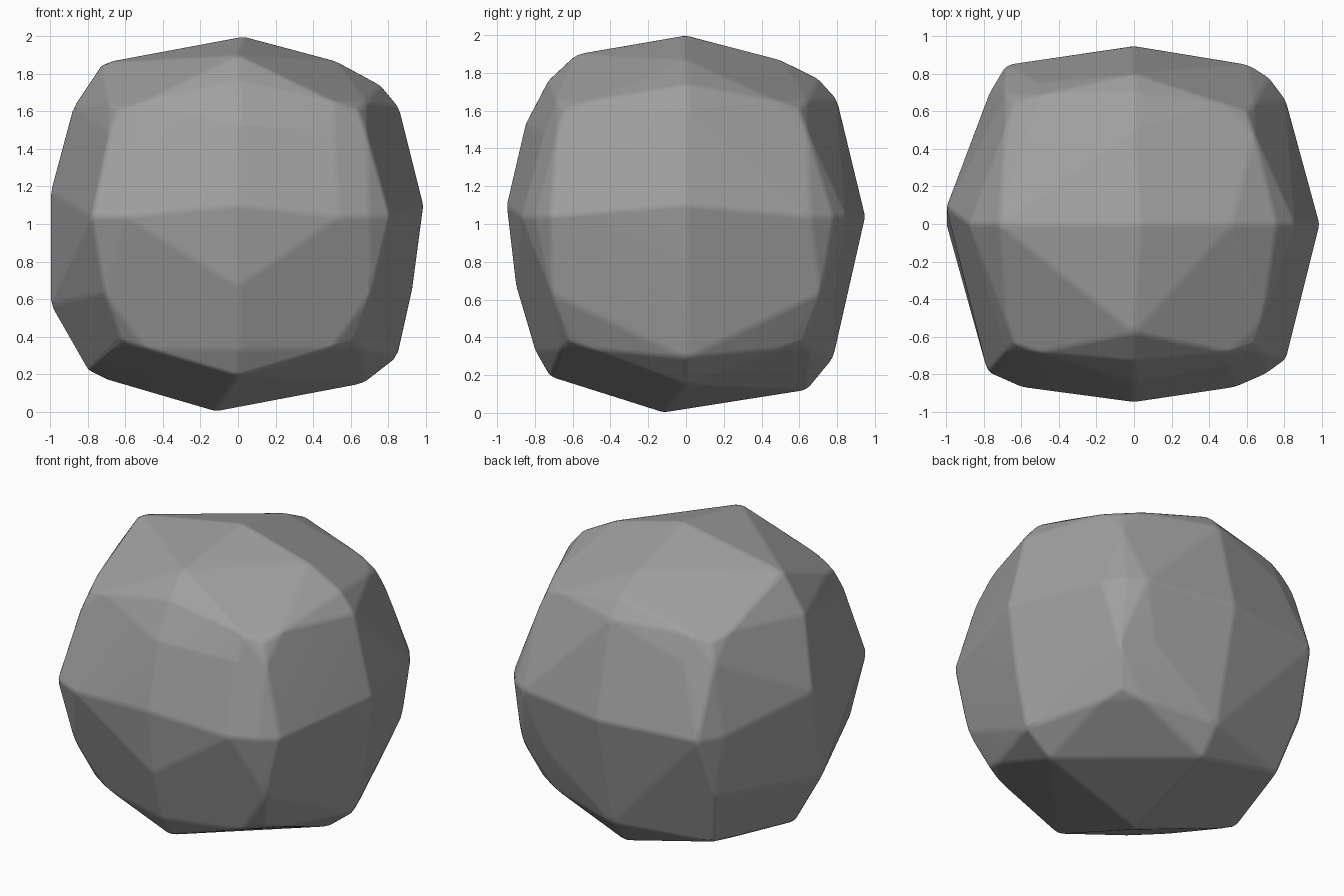
import bpy
import bmesh
import math
from itertools import product
from mathutils import Vector

default_cube = bpy.data.objects.get("Cube")
if default_cube:
    bpy.data.objects.remove(default_cube, do_unlink=True)

MIDDLE = 1.04  # height of the boulder's widest band


def make_material(name, colour):
    material = bpy.data.materials.new(name)
    material.use_nodes = True
    material.diffuse_color = colour
    material.node_tree.nodes["Principled BSDF"].inputs["Base Color"].default_value = colour
    return material


# Blunt peak in the middle of each of the six sides
peaks = [(.03, 0, 2), (-.12, -.12, 0), (0, -.95, 1.1),
         (0, .95, 1.04), (-1, .09, 1.17), (.99, 0, 1.1)]

# Chipped edges running front to back, as (x, z)
depth_edges = [(.52, 1.87), (.76, 1.74), (.86, 1.62),
               (-.72, 1.86), (-.88, 1.62),
               (-.7, .17), (-.8, .22), (-1, .57),
               (.67, .15), (.85, .29), (.93, .65)]

# Chipped edges running left to right, as (y, z)
width_edges = [(-.58, 1.9), (-.73, 1.76), (-.85, 1.53),
               (.5, 1.87), (.7, 1.77), (.8, 1.66),
               (-.72, .19), (-.8, .33), (-.9, .67),
               (.64, .12), (.78, .29), (.87, .65)]

# Upright chipped edges, as (x, y)
upright_edges = [(.54, -.87), (.7, -.8), (.81, -.72),
                 (.61, .85), (.72, .78), (.81, .66),
                 (-.68, .85), (-.77, .7),
                 (-.6, -.87), (-.78, -.79)]

points = [Vector(p) for p in peaks]
points += [Vector((x, 0, z)) for x, z in depth_edges]
points += [Vector((0, y, z)) for y, z in width_edges]
points += [Vector((x, y, MIDDLE)) for x, y in upright_edges]

# Eight rounded corners: one tip, three facet points and three edge points each
for sx, sy, sz in product((-1, 1), repeat=3):
    upper = sz > 0
    reach = .6 if min(sx, sy, sz) > 0 else .64 if upper else .62
    tip = Vector((sx * reach, sy * reach, sz * (.6 if upper else .63)))
    offsets = [tip]
    for axis in range(3):
        facet, edge = tip * .8, tip * 1.07
        facet[axis] = tip[axis] * 1.17
        edge[axis] = tip[axis] * .8
        if not upper:
            # Lower flanks stay full and steep down to a low band
            if axis == 2:
                edge = Vector((tip.x * 1.15, tip.y * 1.15, tip.z * .6))
            else:
                facet[axis] = tip[axis] * 1.27
                facet.z = tip.z * .55
        offsets += [facet, edge]
    points += [Vector((0, 0, MIDDLE - .03)) + p for p in offsets]

# Low corner at the back that squares off the underside
points.append(Vector((-.62, .6, .26)))

# Skin the points and merge nearly flat triangles into broad facets
bm = bmesh.new()
for point in points:
    bm.verts.new(point)
hull = bmesh.ops.convex_hull(bm, input=bm.verts)
inside = {v for v in hull["geom_interior"] + hull["geom_unused"]
          if isinstance(v, bmesh.types.BMVert)}
bmesh.ops.delete(bm, geom=list(inside), context="VERTS")
bmesh.ops.remove_doubles(bm, verts=bm.verts, dist=.03)
bmesh.ops.dissolve_limit(bm, angle_limit=math.radians(6), verts=bm.verts, edges=bm.edges)
bmesh.ops.recalc_face_normals(bm, faces=bm.faces)

mesh = bpy.data.meshes.new("boulder")
bm.to_mesh(mesh)
bm.free()
boulder = bpy.data.objects.new("boulder", mesh)
bpy.context.collection.objects.link(boulder)
mesh.materials.append(make_material("stone grey", (.35, .35, .35, 1)))
mesh.shade_smooth()

# Softly worn facet edges
bevel = boulder.modifiers.new("worn_edges", "BEVEL")
bevel.width = .02
bevel.segments = 2
bevel.limit_method = "ANGLE"
bevel.angle_limit = math.radians(7)
bevel.harden_normals = True
